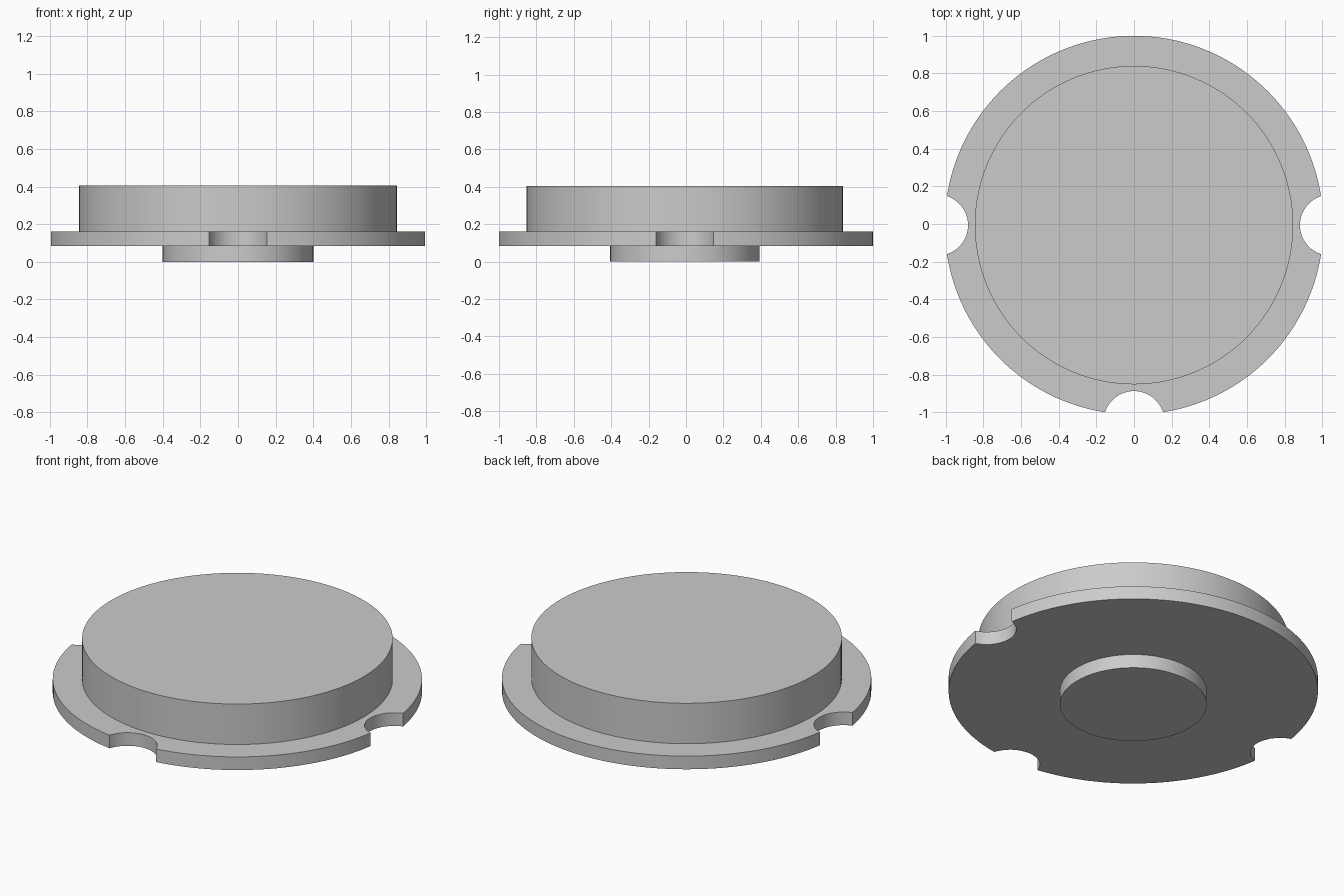
import bpy, bmesh
from math import pi, sin, cos, acos, radians

if "Cube" in bpy.data.objects:
    bpy.data.objects.remove(bpy.data.objects["Cube"])

CENTRE_Y = -0.006
FLANGE_R, NOTCH_R, NOTCH_DIST = 1.006, 0.162, 1.044

grey = bpy.data.materials.new("light grey")
grey.use_nodes = True
grey.diffuse_color = (0.6, 0.6, 0.6, 1)
grey.node_tree.nodes["Principled BSDF"].inputs["Base Color"].default_value = (0.6, 0.6, 0.6, 1)


def arc(cx, cy, r, start, end, steps):
    """Points along an arc, both ends included."""
    angles = [start + (end - start) * i / steps for i in range(steps + 1)]
    return [(cx + r * cos(a), cy + r * sin(a)) for a in angles]


def extrude_outline(name, outline, z0, z1):
    """Solid made by raising a flat outline from z0 to z1."""
    bm = bmesh.new()
    base = bm.faces.new([bm.verts.new((x, y + CENTRE_Y, z0)) for x, y in outline])
    top = bmesh.ops.extrude_face_region(bm, geom=[base], use_keep_orig=True)["geom"]
    for v in top:
        if isinstance(v, bmesh.types.BMVert):
            v.co.z = z1
    bmesh.ops.recalc_face_normals(bm, faces=bm.faces)
    mesh = bpy.data.meshes.new(name)
    bm.to_mesh(mesh)
    bm.free()
    mesh.materials.append(grey)
    obj = bpy.data.objects.new(name, mesh)
    bpy.context.collection.objects.link(obj)
    bpy.ops.object.select_all(action='DESELECT')
    obj.select_set(True)
    bpy.context.view_layer.objects.active = obj
    bpy.ops.object.shade_smooth_by_angle(angle=radians(30))
    return obj


# Flange outline: rim arcs joined by three round notches (left, right, front)
half_rim = acos((FLANGE_R**2 + NOTCH_DIST**2 - NOTCH_R**2) / (2 * FLANGE_R * NOTCH_DIST))
half_cut = acos((NOTCH_R**2 + NOTCH_DIST**2 - FLANGE_R**2) / (2 * NOTCH_R * NOTCH_DIST))
notches = [0, pi, 1.5 * pi]
flange = []
for here, after in zip(notches, notches[1:] + [2 * pi]):
    inward = here + pi
    flange += arc(NOTCH_DIST * cos(here), NOTCH_DIST * sin(here), NOTCH_R,
                  inward + half_cut, inward - half_cut, 24)[:-1]
    steps = round((after - here) / (2 * pi) * 128)
    flange += arc(0, 0, FLANGE_R, here + half_rim, after - half_rim, steps)[:-1]

# Stacked discs
extrude_outline("bottom_hub", arc(0, 0, 0.4, 0, 2 * pi, 96)[:-1], 0, 0.083)
extrude_outline("notched_flange", flange, 0.083, 0.162)
extrude_outline("upper_body", arc(0, 0, 0.846, 0, 2 * pi, 128)[:-1], 0.162, 0.405)
